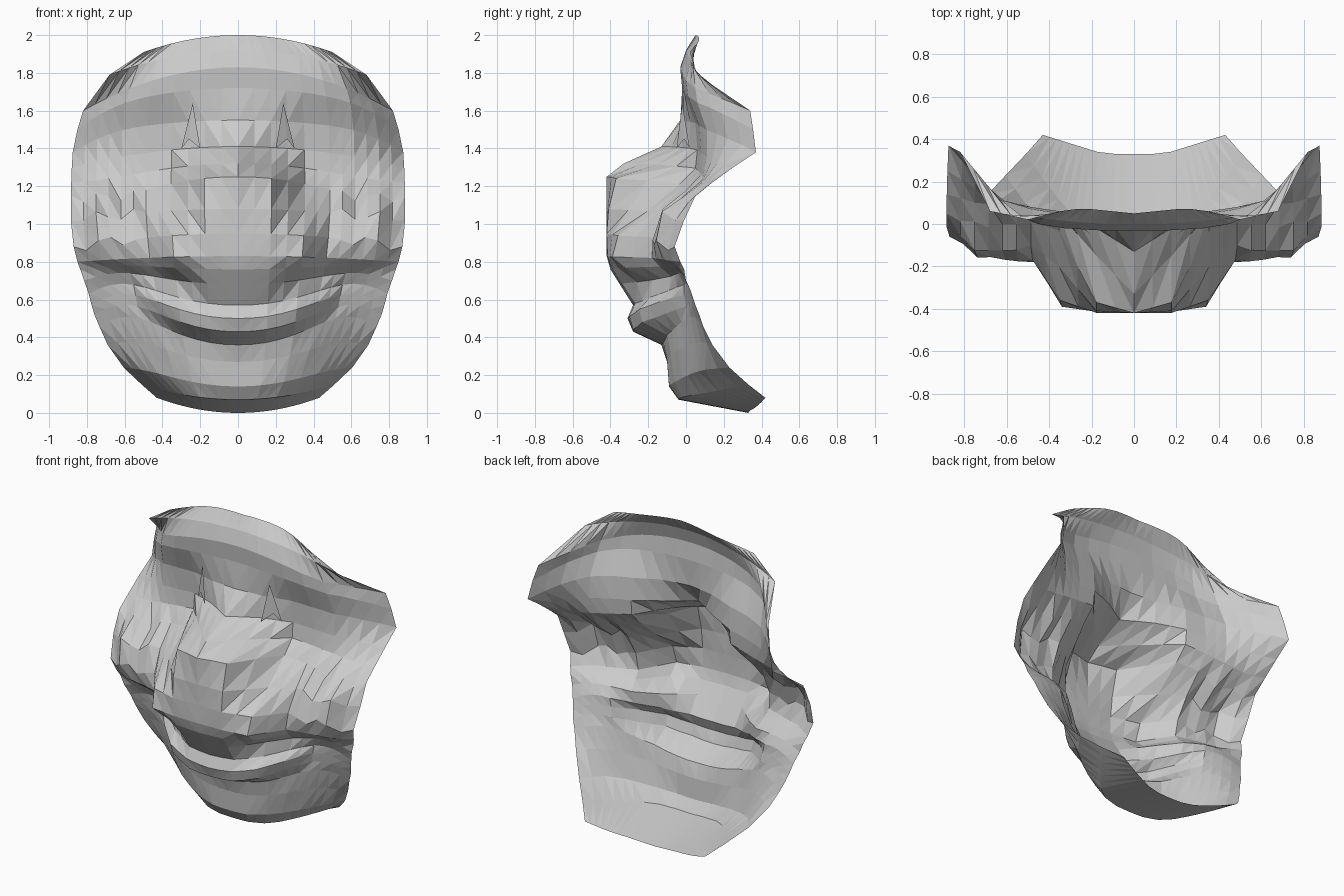
import bpy, math

# Column positions across half the face, as fractions of the half width
COLS = [0, .2, .4, .55, .7, .85, 1]
FINE = [0, .1, .2, .3, .4, .475, .55, .625, .7, .775, .85, .925, 1]


def make_object(name, verts, faces):
    mesh = bpy.data.meshes.new(name)
    mesh.from_pydata(verts, [], faces)
    mesh.update()
    obj = bpy.data.objects.new(name, mesh)
    bpy.context.collection.objects.link(obj)
    return obj


def depth(ys, u):
    """Depth on a cross-section at fraction u."""
    for a, b, ya, yb in zip(COLS, COLS[1:], ys, ys[1:]):
        if u <= b + 1e-6:
            return ya + (yb - ya) * (u - a) / (b - a)
    return ys[-1]


def section(row):
    """Mirrored section: centre height, rim height, smile lift, half width, depths."""
    z0, z1, lift, w, *ys = row
    pts = []
    for k, u in enumerate(FINE):
        y = depth(ys, u)
        z = z0 + (z1 - z0) * u * u + lift * math.sin(math.pi * u ** 2.2)
        # crumpled folds on the cheeks
        if .85 < z0 < 1.3 and .6 < u < .99:
            y += .012 * math.sin(9 * k + 50 * z0)
            z += .03 * math.sin(40 * z0 + 25 * u)
        pts.append((w * u, y, z))
    return [(-x, y, z) for x, y, z in pts[:0:-1]] + pts


def loft(name, rows):
    n = 2 * len(FINE) - 1
    verts = [p for row in rows for p in section(row)]
    faces = []
    for i in range(len(rows) - 1):
        for j in range(n - 1):
            a, b = i * n + j, (i + 1) * n + j
            if j < n // 2:
                faces += [(a, b, b + 1), (a, b + 1, a + 1)]
            else:
                faces += [(a, b, a + 1), (a + 1, b, b + 1)]
    return make_object(name, verts, faces)


# Forehead with flared temples
forehead = [
    (2.00, 1.91, 0, .50, .05, .06, .07, .07, .06, .04, .02),
    (1.92, 1.79, 0, .68, .00, .00, .01, .02, .03, .04, .06),
    (1.83, 1.60, 0, .82, -.03, -.03, -.02, .00, .05, .19, .34),
    (1.72, 1.50, .03, .85, -.02, -.02, -.01, .01, .06, .19, .355),
    (1.55, 1.38, .03, .875, -.03, -.01, .05, .07, .11, .22, .37),
]
# Hollow eye sockets, broad blunt nose and cheeks
mid_face = [
    forehead[-1],
    (1.41, 1.30, 0, .88, -.13, -.02, .06, .08, .11, .17, .25),
    (1.32, 1.22, -.02, .883, -.33, -.15, .05, .07, .09, .10, .14),
    (1.25, 1.15, -.05, .885, -.42, -.37, -.03, .01, -.01, .00, .05),
    (1.08, 1.02, 0, .885, -.42, -.41, -.20, -.10, -.13, -.12, -.01),
    (.95, .88, 0, .87, -.42, -.42, -.36, -.17, -.17, -.15, -.06),
    (.83, .80, 0, .85, -.42, -.415, -.39, -.18, -.14, -.11, -.03),
]
# Upper lip, open smiling mouth and protruding lower lip
mouth = [
    mid_face[-1],
    (.76, .76, .02, .835, -.40, -.39, -.32, -.14, -.10, -.06, -.01),
    (.68, .70, .05, .815, -.35, -.34, -.18, -.08, -.04, -.02, .00),
    (.57, .63, .08, .79, -.28, -.27, -.19, -.09, -.01, .01, .03),
    (.50, .57, .09, .775, -.31, -.30, -.25, -.14, -.01, .02, .05),
    (.43, .52, .09, .76, -.28, -.28, -.23, -.11, .00, .03, .07),
    (.36, .46, .09, .735, -.13, -.12, -.10, -.05, .00, .05, .09),
]
# Chin folding back underneath
chin = [
    mouth[-1],
    (.27, .36, .05, .69, -.10, -.10, -.08, -.04, .02, .08, .14),
    (.14, .24, .02, .605, -.09, -.09, -.06, -.02, .03, .10, .23),
    (.07, .15, 0, .51, -.04, -.04, -.02, .03, .12, .22, .33),
    (.00, .08, 0, .43, .33, .33, .34, .36, .38, .40, .42),
]
loft("forehead", forehead)
loft("mid_face", mid_face)
loft("mouth", mouth)
loft("chin", chin)

# Sharp frown creases beside the nose bridge
for side, label in ((1, "right"), (-1, "left")):
    crease = [(side * .24, -.02, 1.64), (side * .20, -.05, 1.40),
              (side * .26, -.01, 1.45), (side * .30, .02, 1.40)]
    make_object(label + "_frown_crease", crease,
                [(0, 1, 2)[::side], (0, 2, 3)[::side]])
